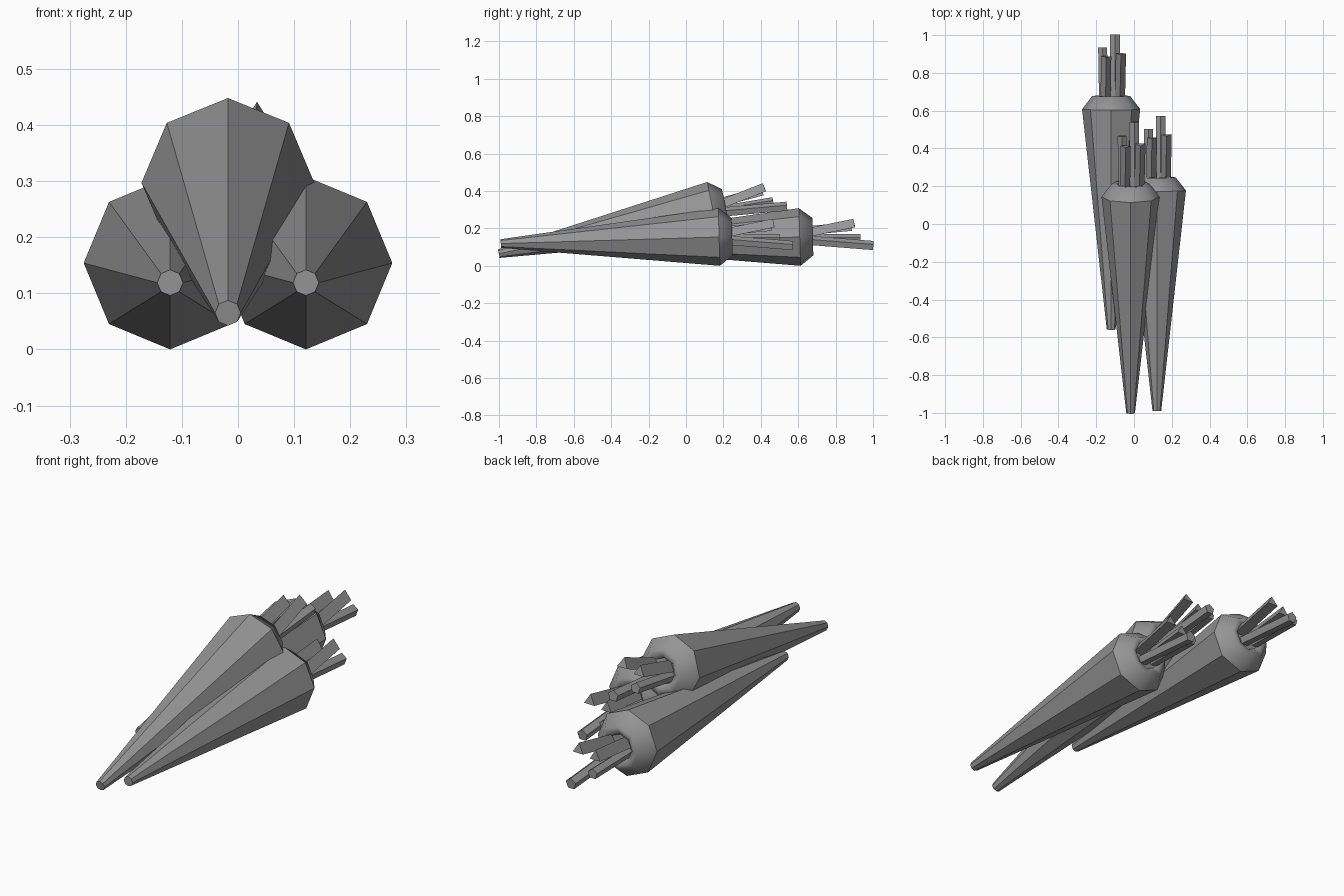
import bpy, bmesh, math
from mathutils import Vector

if "Cube" in bpy.data.objects:
    bpy.data.objects.remove(bpy.data.objects["Cube"])

SIDES = 8
grey = bpy.data.materials.new("dark_grey")
grey.diffuse_color = (0.3, 0.3, 0.3, 1)
grey.use_nodes = True
grey.node_tree.nodes["Principled BSDF"].inputs["Base Color"].default_value = grey.diffuse_color


def finish(bm, name):
    mesh = bpy.data.meshes.new(name)
    bm.to_mesh(mesh)
    bm.free()
    mesh.materials.append(grey)
    return mesh


def root_mesh():
    # Octagonal tapered root along +Y, widest ring at the origin, recessed crown
    profile = [(-1.168, 0.023), (0, 0.154), (0.07, 0.1), (0.07, 0.075), (0.055, 0.06)]
    bm = bmesh.new()
    rings = []
    for y, r in profile:
        rings.append([bm.verts.new((r * math.cos(a), y, r * math.sin(a)))
                      for a in (2 * math.pi * i / SIDES for i in range(SIDES))])
    for k, (a, b) in enumerate(zip(rings, rings[1:])):
        for i in range(SIDES):
            j = (i + 1) % SIDES
            face = bm.faces.new((a[i], a[j], b[j], b[i]))
            face.smooth = k > 0  # soft shoulder, flat-sided root
    bm.faces.new(rings[0])
    bm.faces.new(rings[-1])
    bmesh.ops.recalc_face_normals(bm, faces=bm.faces)
    for e in rings[1][0].link_edges:
        e.smooth = True
    for i in range(SIDES):  # sharp edge around the widest ring
        bm.edges.get((rings[1][i], rings[1][(i + 1) % SIDES])).smooth = False
    return finish(bm, "carrot_root")


def stems_mesh():
    # Four cut stalks: start, end (local to the widest ring), sides, radius
    stalks = [((-0.04, 0.03, -0.01), (-0.045, 0.325, -0.02), 5, 0.025),
              ((-0.03, 0.03, 0.025), (-0.026, 0.28, 0.04), 3, 0.031),
              ((0.02, 0.03, -0.02), (0.02, 0.392, -0.06), 5, 0.027),
              ((0.046, 0.03, 0.012), (0.052, 0.295, 0.058), 3, 0.031)]
    bm = bmesh.new()
    for start, end, sides, r in stalks:
        s, e = Vector(start), Vector(end)
        d = e - s
        made = bmesh.ops.create_cone(bm, cap_ends=True, segments=sides, radius1=r,
                                     radius2=r, depth=d.length)["verts"]
        rot = d.to_track_quat('Z', 'Y').to_matrix()
        bmesh.ops.rotate(bm, verts=made, cent=(0, 0, 0), matrix=rot)
        bmesh.ops.translate(bm, verts=made, vec=(s + e) / 2)
    return finish(bm, "carrot_stems")


root, stems = root_mesh(), stems_mesh()

# Two carrots lying on the ground, one resting on top
placements = {"right": ((0.121, 0.177, 0.154), 0.03),
              "left": ((-0.121, 0.608, 0.154), 0.03),
              "top": ((-0.018, 0.144, 0.297), 0.2)}
for side, (loc, tilt) in placements.items():
    for part, mesh in (("root", root), ("stems", stems)):
        ob = bpy.data.objects.new(f"{side}_carrot_{part}", mesh)
        ob.location = loc
        ob.rotation_euler = (tilt, 0, 0)
        bpy.context.collection.objects.link(ob)
